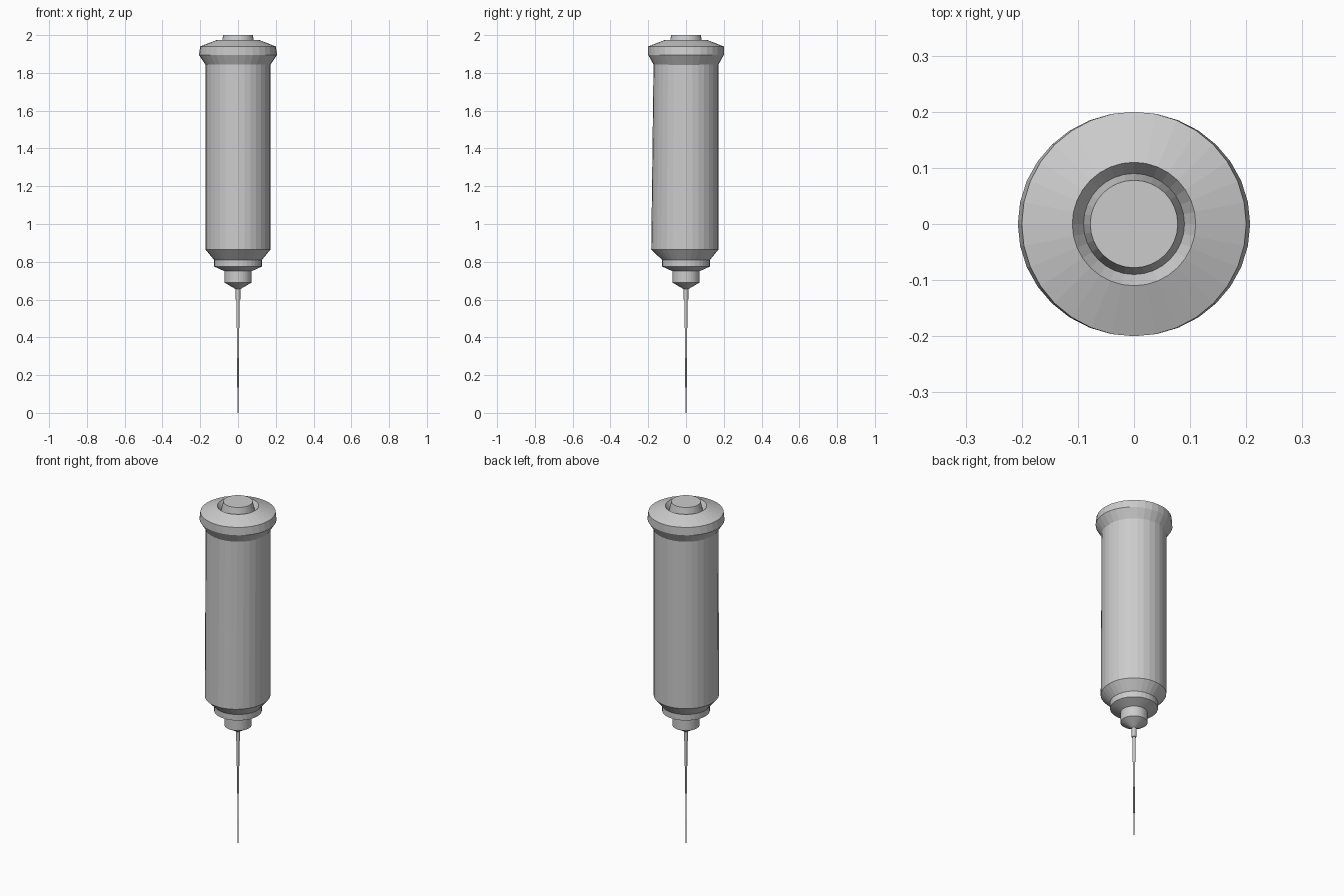
import bpy, bmesh, math

if "Cube" in bpy.data.objects:
    bpy.data.objects.remove(bpy.data.objects["Cube"])

SIDES = 32


def lathe(name, profile, sides=SIDES):
    """Closed solid of revolution from (radius, z, optional front y scale, optional x scale), bottom to top."""
    bm = bmesh.new()
    rings = []
    for r, z, *extra in profile:
        front, wide = (extra + [1, 1])[:2] if extra else (1, 1)
        ring = []
        for i in range(sides):
            a = 2 * math.pi * i / sides
            x, y = r * math.cos(a) * wide, r * math.sin(a)
            ring.append(bm.verts.new((x, y * front if y < 0 else y, z)))
        rings.append(ring)
    for lo, hi in zip(rings, rings[1:]):
        for i in range(sides):
            j = (i + 1) % sides
            bm.faces.new((lo[i], lo[j], hi[j], hi[i]))
    bm.faces.new(rings[0][::-1])
    bm.faces.new(rings[-1])
    mesh = bpy.data.meshes.new(name)
    bm.to_mesh(mesh)
    bm.free()
    obj = bpy.data.objects.new(name, mesh)
    bpy.context.collection.objects.link(obj)
    return obj


# Main barrel with chamfered lower end, slightly fuller at the front
lathe("barrel", [(0.127, 0.81), (0.172, 0.865, 1.07, 1), (0.172, 1.845)])

# Flared cap with sloping top, and a recess around the button
lathe("cap", [(0.17, 1.84), (0.2, 1.895, 1, 1.035), (0.2, 1.94),
              (0.11, 1.975), (0.09, 1.945)])

# Push button
lathe("button", [(0.09, 1.945), (0.078, 2.0)])

# Stepped collar and needle hub
lathe("collar", [(0.127, 0.812), (0.127, 0.775), (0.072, 0.75)][::-1])
lathe("hub", [(0.012, 0.655), (0.072, 0.69), (0.072, 0.752)])

# Telescoping needle sections: radius, bottom, top
sections = {"needle_base": (0.012, 0.60, 0.66), "needle_upper": (0.008, 0.45, 0.60),
            "needle_middle": (0.0065, 0.29, 0.45), "needle_lower": (0.004, 0.135, 0.29),
            "needle_tip": (0.002, 0.0, 0.135)}
for name, (r, z0, z1) in sections.items():
    lathe(name, [(r, z0), (r, z1)], 16)
